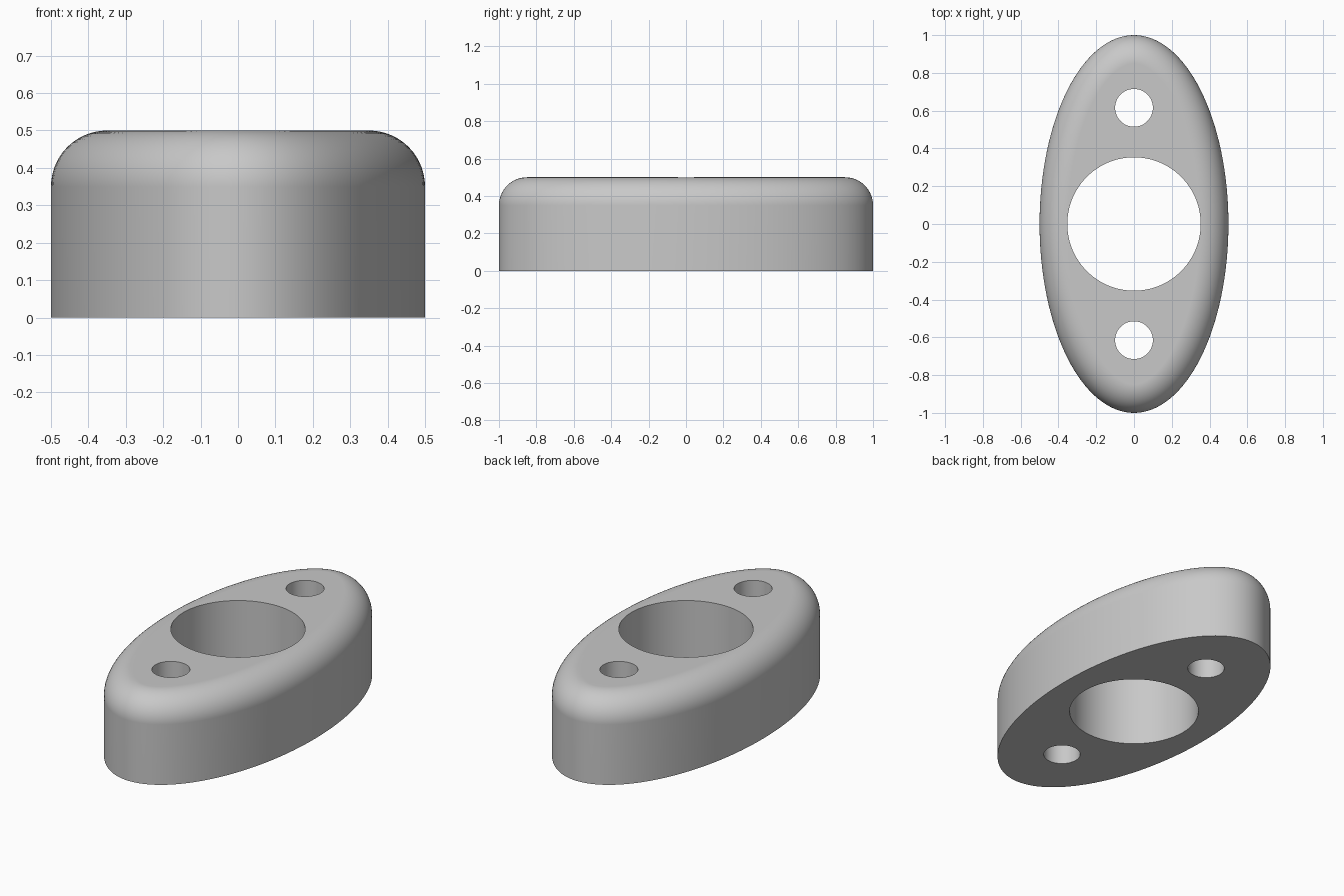
import bpy
import bmesh
from math import sin, cos, pi, radians
from mathutils import Vector

HALF_X, HALF_Y, HEIGHT = 0.5, 1.0, 0.5
FILLET = 0.15
SIDES, STEPS = 128, 14

if "Cube" in bpy.data.objects:
    bpy.data.objects.remove(bpy.data.objects["Cube"], do_unlink=True)

# Plain grey metal
grey = bpy.data.materials.new("plain grey")
grey.use_nodes = True
colour = (0.58, 0.58, 0.58, 1)
grey.diffuse_color = colour
grey.node_tree.nodes["Principled BSDF"].inputs["Base Color"].default_value = colour


def ellipse_ring(bm, inset, z):
    """Ring of vertices moved inward along the ellipse normals."""
    ring = []
    for i in range(SIDES):
        a = 2 * pi * i / SIDES
        normal = Vector((cos(a) / HALF_X, sin(a) / HALF_Y)).normalized()
        p = Vector((HALF_X * cos(a), HALF_Y * sin(a))) - normal * inset
        ring.append(bm.verts.new((p.x, p.y, z)))
    return ring


# Oval flange body with a rounded upper rim
bm = bmesh.new()
rings = [ellipse_ring(bm, 0, 0)]
for k in range(STEPS + 1):
    t = pi / 2 * k / STEPS
    rings.append(ellipse_ring(bm, FILLET * (1 - cos(t)), HEIGHT - FILLET * (1 - sin(t))))
for low, high in zip(rings, rings[1:]):
    for i in range(SIDES):
        j = (i + 1) % SIDES
        bm.faces.new((low[i], low[j], high[j], high[i]))
bm.faces.new(rings[0][::-1])
bm.faces.new(rings[-1])
mesh = bpy.data.meshes.new("flange")
bm.to_mesh(mesh)
bm.free()
flange = bpy.data.objects.new("flange", mesh)
bpy.context.collection.objects.link(flange)
mesh.materials.append(grey)


# Through holes: large centre bore and two bolt holes
def drill(name, radius, y, sides):
    bpy.ops.mesh.primitive_cylinder_add(vertices=sides, radius=radius, depth=2, location=(0, y, 0.2))
    cutter = bpy.context.object
    cutter.name = name
    cutter.hide_render = True
    cutter.data.materials.append(grey)
    mod = flange.modifiers.new(name, 'BOOLEAN')
    mod.operation = 'DIFFERENCE'
    mod.solver = 'EXACT'
    mod.object = cutter
    bpy.context.view_layer.objects.active = flange
    bpy.ops.object.modifier_apply(modifier=mod.name)
    bpy.data.objects.remove(cutter, do_unlink=True)


drill("centre_bore", 0.353, 0, 96)
for side, y in (("front", -0.615), ("back", 0.615)):
    drill(side + "_bolt_hole", 0.1, y, 48)

# Smooth walls with crisp hole and base edges
bpy.ops.object.select_all(action='DESELECT')
flange.select_set(True)
bpy.context.view_layer.objects.active = flange
bpy.ops.object.shade_smooth_by_angle(angle=radians(30))
weighted = flange.modifiers.new("even_shading", 'WEIGHTED_NORMAL')
weighted.keep_sharp = True
